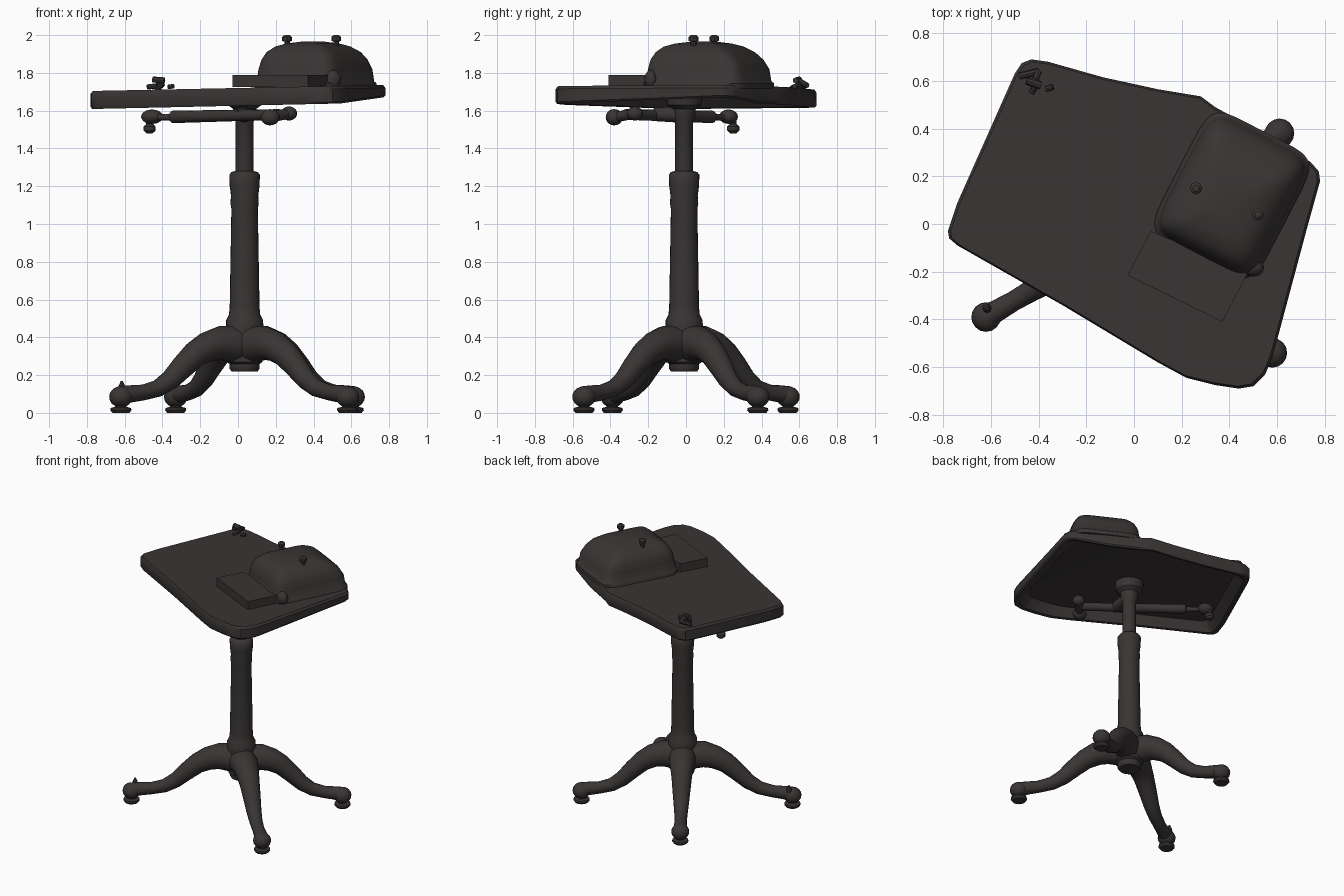
import bpy, bmesh, math
from mathutils import Vector

cube = bpy.data.objects.get("Cube")
if cube:
    bpy.data.objects.remove(cube, do_unlink=True)

iron = bpy.data.materials.new("dark_iron")
iron.use_nodes = True
COLOUR = (0.042, 0.035, 0.035, 1)
iron.diffuse_color = COLOUR
shader = next(n for n in iron.node_tree.nodes if n.type == 'BSDF_PRINCIPLED')
shader.inputs["Base Color"].default_value = COLOUR
shader.inputs["Roughness"].default_value = 0.7


def finish(name, bm, angle=40):
    bmesh.ops.recalc_face_normals(bm, faces=bm.faces[:])
    mesh = bpy.data.meshes.new(name)
    bm.to_mesh(mesh)
    bm.free()
    mesh.materials.append(iron)
    mesh.polygons.foreach_set("use_smooth", [True] * len(mesh.polygons))
    mesh.set_sharp_from_angle(angle=math.radians(angle))
    obj = bpy.data.objects.new(name, mesh)
    bpy.context.collection.objects.link(obj)
    return obj


def loft(name, rings, angle=40):
    """Skin a list of equal-length point rings and cap both ends."""
    bm = bmesh.new()
    loops = [[bm.verts.new(p) for p in ring] for ring in rings]
    n = len(loops[0])
    for a, b in zip(loops, loops[1:]):
        for i in range(n):
            j = (i + 1) % n
            bm.faces.new((a[i], a[j], b[j], b[i]))
    bm.faces.new(loops[0])
    bm.faces.new(loops[-1])
    return finish(name, bm, angle)


def tube(name, points, radii, sides=16, angle=40):
    """Round section swept along a path, one radius per point."""
    pts = [Vector(p) for p in points]
    rings = []
    for i, (p, r) in enumerate(zip(pts, radii)):
        t = (pts[min(i + 1, len(pts) - 1)] - pts[max(i - 1, 0)]).normalized()
        side = Vector((1, 0, 0)) if abs(t.z) > 0.99 else t.cross(Vector((0, 0, 1))).normalized()
        up = side.cross(t)
        turns = [math.tau * k / sides for k in range(sides)]
        rings.append([p + r * (math.cos(a) * side + math.sin(a) * up) for a in turns])
    return loft(name, rings, angle)


def lathe(name, x, y, profile, sides=24):
    return tube(name, [(x, y, z) for z, r in profile], [r for z, r in profile], sides)


def ball(name, centre, size):
    bm = bmesh.new()
    bmesh.ops.create_uvsphere(bm, u_segments=16, v_segments=10, radius=1)
    bmesh.ops.scale(bm, vec=size, verts=bm.verts[:])
    bmesh.ops.translate(bm, vec=centre, verts=bm.verts[:])
    return finish(name, bm)


# Central column, sliding post and its head
CX, CY = 0.035, -0.01
lathe("column", CX, CY, [
    (0.22, 0.07), (0.235, 0.08), (0.26, 0.08), (0.27, 0.095), (0.44, 0.1),
    (0.49, 0.098), (0.52, 0.083), (0.56, 0.079), (1.08, 0.07), (1.11, 0.075),
    (1.15, 0.072), (1.2, 0.079), (1.26, 0.081), (1.275, 0.07), (1.28, 0.05)])
lathe("sliding_post", CX, CY, [
    (1.2, 0.047), (1.54, 0.047), (1.56, 0.058), (1.61, 0.062), (1.63, 0.09), (1.69, 0.1)])

# Four curved legs: share of reach, height and thickness along each one
LEG = [(0.05, 0.36, 0.10), (0.2, 0.37, 0.09), (0.3, 0.35, 0.08), (0.4, 0.31, 0.07),
       (0.5, 0.245, 0.062), (0.6, 0.175, 0.053), (0.7, 0.13, 0.046),
       (0.82, 0.108, 0.042), (0.93, 0.1, 0.046), (1.0, 0.09, 0.052)]
FEET = {"front_right": (-0.62, -0.39), "back_left": (0.61, 0.38),
        "front_left": (0.58, -0.54), "back_right": (-0.33, 0.54)}
for place, (fx, fy) in FEET.items():
    path = [(CX + (fx - CX) * s, CY + (fy - CY) * s, z) for s, z, r in LEG]
    tube(place + "_leg", path, [r for s, z, r in LEG], 16, 60)
    ball(place + "_toe", (fx, fy, 0.085), (0.062, 0.062, 0.056))
    lathe(place + "_glide", fx, fy, [
        (0.0, 0.045), (0.014, 0.056), (0.026, 0.054), (0.032, 0.03), (0.06, 0.03)])
lathe("toe_stud", -0.615, -0.355, [(0.11, 0.022), (0.14, 0.018), (0.168, 0.006)], 8)

# Tray-like top, hollow underneath and slightly tilted
OUTLINE = [(-0.78, -0.03), (-0.74, 0.09), (-0.5, 0.63), (-0.47, 0.675), (-0.43, 0.69),
           (-0.36, 0.68), (-0.13, 0.615), (0.1, 0.565), (0.28, 0.535), (0.34, 0.49),
           (0.55, 0.375), (0.74, 0.26), (0.775, 0.22), (0.78, 0.18), (0.73, 0.0),
           (0.58, -0.56), (0.55, -0.63), (0.5, -0.68), (0.44, -0.69), (0.34, -0.675),
           (0.22, -0.645), (0.1, -0.58), (-0.3, -0.34), (-0.74, -0.09), (-0.775, -0.06)]


def top_z(x):
    return 1.72 + 0.02 * x


def under_z(x):
    return 1.626 + 0.022 * x + max(0, x - 0.55) * 0.12


def tray_ring(scale, height, offset):
    return [(x * scale, y * scale, height(x) + offset) for x, y in OUTLINE]


loft("tray_top", [
    tray_ring(0.985, top_z, 0), tray_ring(1, top_z, -0.015), tray_ring(1, under_z, 0.01),
    tray_ring(0.988, under_z, 0), tray_ring(0.95, under_z, 0.004),
    tray_ring(0.87, top_z, -0.025)], 35)

# Domed case, a rounded box turned on the tray
ALONG = Vector((0.46, 0.888, 0))
ACROSS = Vector((0.888, -0.46, 0))


def case_ring(z, half_w, half_l, shift, n=40):
    ring = []
    for k in range(n):
        c, s = math.cos(math.tau * k / n), math.sin(math.tau * k / n)
        u = math.copysign(abs(c) ** 0.32, c) * half_w
        v = math.copysign(abs(s) ** 0.32, s) * half_l + shift
        ring.append(Vector((0.41, 0.12, z)) + ACROSS * u + ALONG * v)
    return ring


loft("domed_case", [case_ring(*level) for level in [
    (1.715, 0.25, 0.3, 0), (1.745, 0.25, 0.3, 0), (1.755, 0.24, 0.288, 0),
    (1.82, 0.233, 0.278, 0), (1.87, 0.218, 0.258, -0.01), (1.91, 0.195, 0.225, -0.02),
    (1.94, 0.155, 0.18, -0.03), (1.955, 0.11, 0.13, -0.03), (1.965, 0.05, 0.06, -0.03)]], 50)
ball("case_front_catch", (0.5, -0.185, 1.765), (0.045, 0.035, 0.05))

# Flat plate projecting from the front of the case
PLATE = [(-0.028, -0.215), (0.07, -0.03), (0.48, -0.2), (0.37, -0.41)]
loft("front_plate", [[(x, y, z) for x, y in PLATE] for z in (1.725, 1.79)])

# Two faceted knobs on the case
for side, kx, ky in (("right", 0.26, 0.15), ("left", 0.52, 0.04)):
    lathe(side + "_knob", kx, ky, [
        (1.92, 0.015), (1.965, 0.015), (1.97, 0.026), (1.99, 0.026), (2.0, 0.014)], 8)

# Small clamp in the back corner of the tray
for i, (a, b, r) in enumerate([
        ((-0.48, 0.62, 1.725), (-0.4, 0.64, 1.735), 0.014),
        ((-0.4, 0.64, 1.735), (-0.42, 0.59, 1.765), 0.014),
        ((-0.45, 0.6, 1.765), (-0.39, 0.58, 1.76), 0.016),
        ((-0.42, 0.6, 1.70), (-0.42, 0.6, 1.77), 0.014),
        ((-0.43, 0.55, 1.715), (-0.4, 0.6, 1.74), 0.012),
        ((-0.37, 0.565, 1.725), (-0.34, 0.575, 1.73), 0.012)]):
    tube(f"clamp_bar_{i + 1}", [a, b], [r, r], 8)

# Tilt lever under the tray, with a cross handle and an end weight
tube("lever_bar", [(-0.46, 0.23, 1.565), (-0.385, 0.17, 1.565), (-0.35, 0.142, 1.565),
                   (-0.345, 0.138, 1.567), (0.22, -0.32, 1.58)],
     [0.018, 0.016, 0.02, 0.033, 0.028], 12)
tube("lever_link", [(CX, CY, 1.58), (CX - 0.01, -0.17, 1.58)], [0.045, 0.035], 12)
tube("cross_handle", [(0.17, -0.38, 1.565), (0.27, -0.27, 1.585)], [0.028, 0.028], 12)
ball("handle_front_end", (0.17, -0.38, 1.565), (0.05, 0.045, 0.043))
ball("handle_back_end", (0.27, -0.27, 1.585), (0.043, 0.043, 0.037))
ball("lever_end", (-0.455, 0.225, 1.568), (0.058, 0.05, 0.038))
lathe("lever_weight", -0.468, 0.25, [
    (1.48, 0.016), (1.495, 0.032), (1.515, 0.032), (1.53, 0.018), (1.57, 0.018)], 12)
